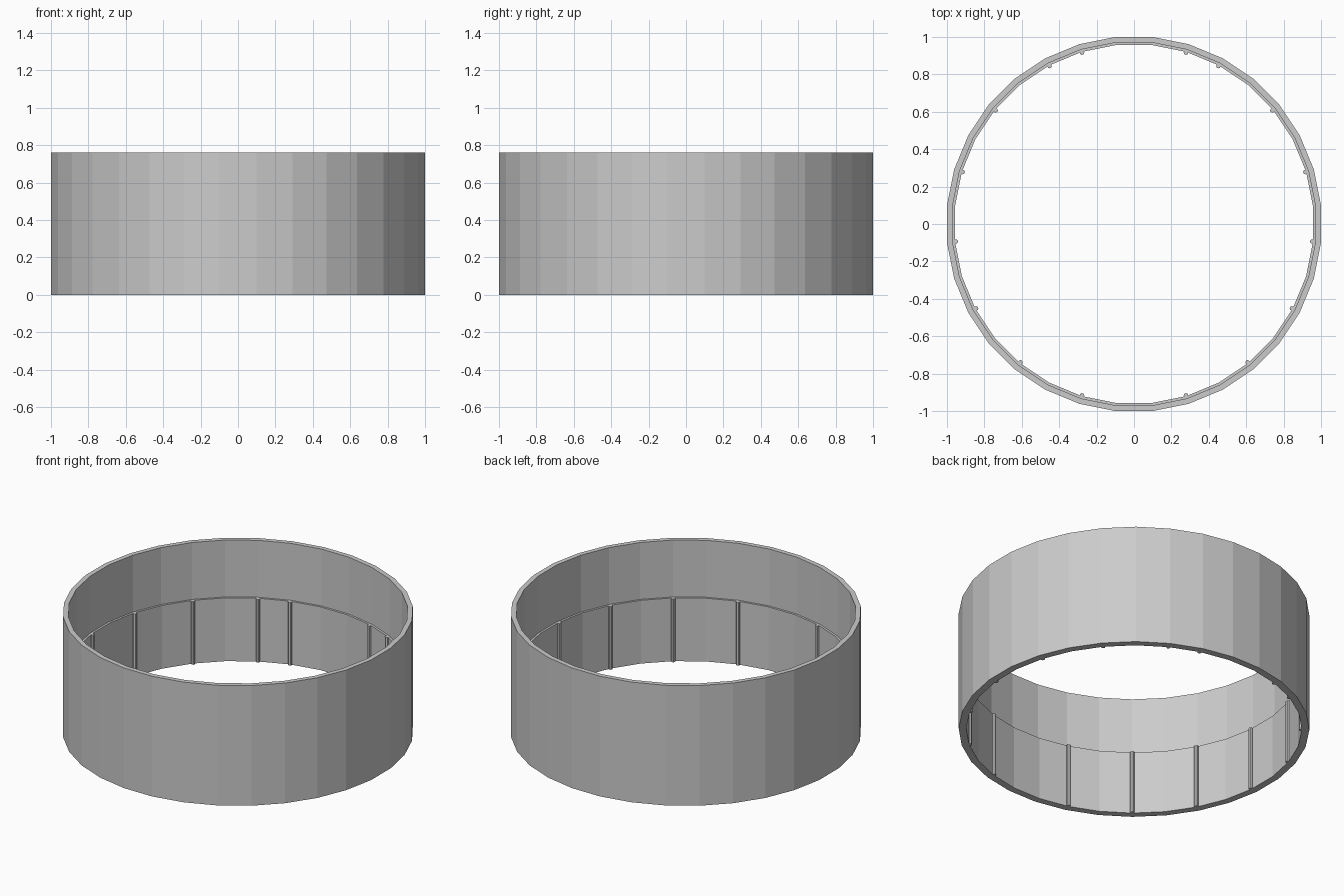
import bpy, bmesh, math

if "Cube" in bpy.data.objects:
    bpy.data.objects.remove(bpy.data.objects["Cube"])

SIDES = 32
HALF = math.pi / SIDES          # flats face the axes, so corners sit half a step off
CORNER = 1 / math.cos(HALF)     # converts flat radius to corner radius
STEP_Z = 0.40


def finish(bm, name):
    bmesh.ops.recalc_face_normals(bm, faces=bm.faces)
    mesh = bpy.data.meshes.new(name)
    bm.to_mesh(mesh)
    bm.free()
    obj = bpy.data.objects.new(name, mesh)
    bpy.context.collection.objects.link(obj)
    return obj


# Ring wall: closed (radius, height) profile revolved with a ledge inside
profile = [(1.0, 0), (1.0, 0.76), (0.97, 0.76), (0.97, STEP_Z), (0.957, STEP_Z), (0.957, 0)]
bm = bmesh.new()
rings = []
for i in range(SIDES):
    a = HALF + 2 * HALF * i
    rings.append([bm.verts.new((r * CORNER * math.cos(a), r * CORNER * math.sin(a), z))
                  for r, z in profile])
n = len(profile)
for i in range(SIDES):
    p, q = rings[i], rings[(i + 1) % SIDES]
    for j in range(n):
        k = (j + 1) % n
        bm.faces.new((p[j], q[j], q[k], p[k]))
finish(bm, "ring_wall")

# Thin vertical rods on the lower inner wall, mirrored left and right
count = 0
for corner in (6, 5, 3, 1, -1, -3, -5, -7):
    a = HALF + 2 * HALF * corner
    for side in (1, -1):
        bm = bmesh.new()
        bmesh.ops.create_cone(bm, cap_ends=True, segments=8, radius1=0.012,
                              radius2=0.012, depth=STEP_Z)
        rod = finish(bm, f"inner_rod_{count:02d}")
        rod.location = (side * 0.957 * math.cos(a), 0.957 * math.sin(a), STEP_Z / 2)
        count += 1
